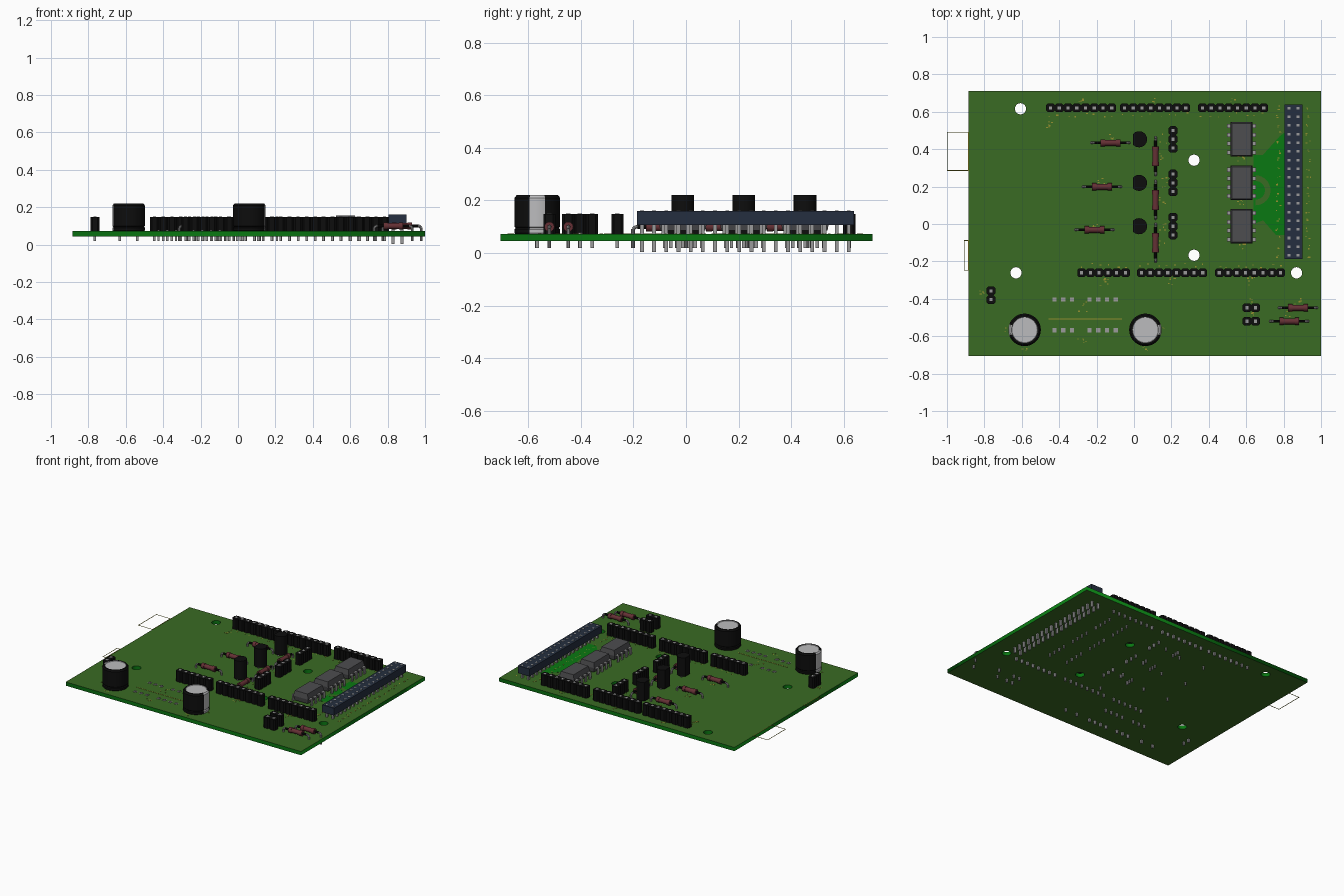
import bpy, bmesh, math, random
from mathutils import Vector, Matrix

cube = bpy.data.objects.get("Cube")
if cube:
    bpy.data.objects.remove(cube, do_unlink=True)
random.seed(4)

BOTTOM, TOP, PITCH = 0.045, 0.072, 0.0468


def material(name, r, g, b):
    m = bpy.data.materials.new(name)
    m.use_nodes = True
    m.diffuse_color = (r, g, b, 1)
    m.node_tree.nodes["Principled BSDF"].inputs["Base Color"].default_value = (r, g, b, 1)
    return m


MASK = material("olive green", 0.042, 0.145, 0.017)
COPPER = material("bright green", 0.003, 0.19, 0.006)
BLACK = material("plastic black", 0.004, 0.004, 0.004)
NAVY = material("navy plastic", 0.018, 0.028, 0.05)
CHIP = material("chip grey", 0.075, 0.075, 0.08)
METAL = material("pin grey", 0.33, 0.33, 0.33)
SILVER = material("capacitor silver", 0.5, 0.5, 0.51)
MAROON = material("maroon", 0.13, 0.03, 0.035)
SILK = material("silkscreen yellow", 0.3, 0.28, 0.03)


def finish(bm, name, *mats, smooth=False):
    bmesh.ops.recalc_face_normals(bm, faces=bm.faces)
    me = bpy.data.meshes.new(name)
    bm.to_mesh(me)
    bm.free()
    for m in mats:
        me.materials.append(m)
    ob = bpy.data.objects.new(name, me)
    bpy.context.collection.objects.link(ob)
    if smooth:
        bpy.ops.object.select_all(action='DESELECT')
        ob.select_set(True)
        bpy.context.view_layer.objects.active = ob
        bpy.ops.object.shade_smooth_by_angle(angle=math.radians(35))
    return ob


def box(bm, x, y, z0, z1, w, d):
    mat = Matrix.Translation((x, y, (z0 + z1) / 2)) @ Matrix.Diagonal((w, d, z1 - z0, 1))
    return bmesh.ops.create_cube(bm, size=1, matrix=mat)["verts"]


def rod(bm, a, b, r, segments=10):
    a, b = Vector(a), Vector(b)
    d = b - a
    mat = Matrix.Translation((a + b) / 2) @ d.to_track_quat('Z', 'Y').to_matrix().to_4x4()
    bmesh.ops.create_cone(bm, cap_ends=True, segments=segments, radius1=r, radius2=r,
                          depth=d.length, matrix=mat)


def prism(bm, outline, z0, z1):
    face = bm.faces.new([bm.verts.new((x, y, z0)) for x, y in outline])
    ext = bmesh.ops.extrude_face_region(bm, geom=[face])["geom"]
    bmesh.ops.translate(bm, vec=(0, 0, z1 - z0),
                        verts=[v for v in ext if isinstance(v, bmesh.types.BMVert)])


def arc(cx, cy, r, a0, a1, n):
    angles = [math.radians(a0 + (a1 - a0) * i / n) for i in range(n + 1)]
    return [(cx + r * math.cos(a), cy + r * math.sin(a)) for a in angles]


# Board with drilled mounting holes
HOLES = [(-0.607, 0.616), (0.321, 0.341), (0.321, -0.167), (-0.631, -0.261), (0.869, -0.261)]
curve = bpy.data.curves.new("board_outline", 'CURVE')
curve.dimensions, curve.fill_mode = '2D', 'BOTH'
curve.extrude = (TOP - BOTTOM) / 2
rim = [(-0.885, -0.707), (1, -0.707), (1, 0.71), (-0.885, 0.71)]
for loop in [rim] + [arc(x, y, 0.03, 0, 345, 23) for x, y in HOLES]:
    spline = curve.splines.new('POLY')
    spline.points.add(len(loop) - 1)
    for p, (x, y) in zip(spline.points, loop):
        p.co = (x, y, 0, 1)
    spline.use_cyclic_u = True
temp = bpy.data.objects.new("board_outline", curve)
bpy.context.collection.objects.link(temp)
mesh = bpy.data.meshes.new_from_object(temp.evaluated_get(bpy.context.evaluated_depsgraph_get()))
bpy.data.objects.remove(temp, do_unlink=True)
bm = bmesh.new()
bm.from_mesh(mesh)
bmesh.ops.remove_doubles(bm, verts=bm.verts, dist=0.0001)
bmesh.ops.translate(bm, vec=(0, 0, (TOP + BOTTOM) / 2), verts=bm.verts)
bm.normal_update()
for f in bm.faces:
    f.material_index = 0 if abs(f.normal.z) > 0.5 else 1
finish(bm, "board", MASK, COPPER)

# Bright copper area beside the long connector, with a curved trace over it
bm = bmesh.new()
prism(bm, [(0.64, 0.0), (0.69, 0.02), (0.76, -0.06), (0.82, -0.06), (0.82, 0.5),
           (0.78, 0.47), (0.69, 0.37), (0.64, 0.37)], TOP, TOP + 0.001)
finish(bm, "copper_area", COPPER)
bm = bmesh.new()
prism(bm, arc(0.65, 0.18, 0.08, -90, 90, 16) + arc(0.65, 0.18, 0.05, 90, -90, 16), TOP, TOP + 0.002)
finish(bm, "curved_trace", MASK)

silk, pins, contacts, blocks = (bmesh.new() for _ in range(4))


def line(x0, y0, x1, y1, w=0.004):
    box(silk, (x0 + x1) / 2, (y0 + y1) / 2, TOP, TOP + 0.0015, abs(x1 - x0) + w, abs(y1 - y0) + w)


def specks(x, y, n=3, spread=0.012):
    for _ in range(n):
        box(silk, x + random.uniform(-spread, spread), y + random.uniform(-spread, spread),
            TOP, TOP + 0.0015, random.uniform(0.004, 0.012), random.uniform(0.003, 0.008))


def pin(x, y, z0=0.02, z1=TOP + 0.003, w=0.013):
    box(pins, x, y, z0, z1, w, w)


# Socket headers: one chamfered cell per pin
def header(x, y, count, dx, dy):
    for i in range(count):
        k = (i - (count - 1) / 2) * PITCH
        cx, cy, h, c = x + k * dx, y + k * dy, PITCH / 2, 0.014
        prism(blocks, [(cx - c, cy - h), (cx + c, cy - h), (cx + h, cy - c), (cx + h, cy + c),
                       (cx + c, cy + h), (cx - c, cy + h), (cx - h, cy + c), (cx - h, cy - c)],
              TOP, 0.149)
        box(contacts, cx, cy, 0.149, 0.1505, 0.017, 0.017)
        pin(cx, cy)


for x in (-0.283, 0.113, 0.53):
    header(x, 0.621, 8, 1, 0)
    for i in range(8):
        specks(x + (i - 3.5) * PITCH, 0.583, 1)
    specks(x, 0.66, 4)
for x, count in ((-0.163, 6), (0.204, 8), (0.62, 8)):
    header(x, -0.261, count, 1, 0)
    for i in range(count):
        specks(x + (i - (count - 1) / 2) * PITCH, -0.222, 1)
    specks(x, -0.298, 8, 0.03)
ROWS = (0.453, 0.22, -0.012)
for y in ROWS:
    header(0.2085, y, 3, 0, 1)
    specks(0.165, y, 5, 0.03)
header(-0.765, -0.381, 2, 0, 1)
specks(-0.8, -0.381, 6, 0.025)
for y in (-0.448, -0.52):
    header(0.627, y, 2, 1, 0)
    specks(0.627, y + 0.037, 3)
finish(blocks, "socket_headers", BLACK)

# Long two-row connector raised on its pins
bm = bmesh.new()
box(bm, 0.853, 0.226, 0.107, 0.16, 0.095, 0.826)
finish(bm, "long_connector", NAVY)
for i in range(18):
    y = 0.226 + (i - 8.5) * PITCH * 0.99
    for x in (0.829, 0.877):
        pin(x, y, 0.003, 0.11, 0.014)
        box(contacts, x, y, 0.16, 0.1615, 0.014, 0.014)
    specks(0.772, y, 2)
    specks(0.932, y, 2)

# Electrolytic capacitors with a silver stripe facing outward
PROFILE = [(0, 0), (0.084, 0), (0.087, 0.004), (0.087, 0.018), (0.082, 0.023), (0.087, 0.028),
           (0.087, 0.138), (0.079, 0.148), (0.07, 0.148), (0.068, 0.145), (0, 0.145)]
for name, cx, side in (("left_side", 0.061, 1), ("right_side", -0.585, -1)):
    bm = bmesh.new()
    vs = [bm.verts.new((r, 0, z)) for r, z in PROFILE]
    es = [bm.edges.new(pair) for pair in zip(vs, vs[1:])]
    bmesh.ops.spin(bm, geom=vs + es, cent=(0, 0, 0), axis=(0, 0, 1),
                   angle=2 * math.pi, steps=36, use_merge=True)
    bmesh.ops.remove_doubles(bm, verts=bm.verts, dist=0.0001)
    for f in bm.faces:
        c = f.calc_center_median()
        stripe = c.x * side > 0.92 * math.hypot(c.x, c.y) and c.z > 0.001
        lid = c.z > 0.14 and math.hypot(c.x, c.y) < 0.07
        f.material_index = 1 if stripe or lid else 0
    bmesh.ops.translate(bm, vec=(cx, -0.566, TOP), verts=bm.verts)
    finish(bm, name + "_capacitor", BLACK, SILVER, smooth=True)
    for dx in (-PITCH, PITCH):
        pin(cx + dx, -0.566)
    specks(cx, -0.665, 4)
    specks(cx + side * 0.1, -0.566, 2)

# Transistors with a flat side
bm = bmesh.new()
for y in ROWS:
    prism(bm, arc(0.027, y, 0.043, -140, 140, 24), 0.085, 0.22)
    for k in (-1, 0, 1):
        pin(0.027, y + k * 0.025, 0.02, 0.09, 0.01)
finish(bm, "transistors", BLACK, smooth=True)

# Dual inline chips with bent legs
bm = bmesh.new()
for y in ROWS:
    lower = box(bm, 0.575, y, 0.085, 0.118, 0.118, 0.184)
    upper = box(bm, 0.575, y, 0.118, 0.155, 0.118, 0.184)
    for group, edge in ((lower, 0.085), (upper, 0.155)):
        bmesh.ops.scale(bm, vec=(0.86, 0.93, 1), space=Matrix.Translation((-0.575, -y, 0)),
                        verts=[v for v in group if abs(v.co.z - edge) < 0.001])
    for i in range(4):
        ly = y + (i - 1.5) * PITCH
        for s in (-1, 1):
            box(pins, 0.575 + s * 0.063, ly, 0.112, 0.12, 0.026, 0.022)
            box(pins, 0.575 + s * 0.073, ly, 0.072, 0.12, 0.007, 0.022)
            pin(0.575 + s * 0.073, ly, 0.02, 0.08, 0.01)
    specks(0.575, y - 0.108, 6, 0.02)
finish(bm, "chips", CHIP)

# Axial parts: maroon body, dark collars, bent leads
bodies, collars, leads = (bmesh.new() for _ in range(3))


def axial(x, y, dx, dy):
    def at(k, z):
        return (x + dx * k, y + dy * k, z)
    rod(bodies, at(-0.05, 0.1), at(0.05, 0.1), 0.016, 16)
    for s in (-1, 1):
        rod(bodies, at(s * 0.03, 0.1), at(s * 0.053, 0.1), 0.019, 16)
        rod(collars, at(s * 0.05, 0.1), at(s * 0.085, 0.1), 0.008)
        rod(leads, at(s * 0.08, 0.1), at(s * 0.093, 0.1), 0.007)
        rod(leads, at(s * 0.092, 0.1), at(s * 0.102, 0.09), 0.007)
        rod(leads, at(s * 0.102, 0.092), at(s * 0.102, 0.02), 0.007)
    specks(x + 0.035 * dy, y + 0.035 * dx, 4, 0.02)


for x, y in ((-0.126, 0.434), (-0.171, 0.199), (-0.211, -0.031), (0.877, -0.448), (0.83, -0.52)):
    axial(x, y, 1, 0)
for y in (0.362, 0.129, -0.1):
    axial(0.115, y, 0, 1)
finish(bodies, "resistor_bodies", MAROON, smooth=True)
finish(collars, "resistor_collars", BLACK, smooth=True)
finish(leads, "resistor_leads", METAL, smooth=True)

# Bare module pins in two rows, with a printed divider
for y in (-0.403, -0.568):
    for i in (0, 1, 2, 4, 5, 6, 7):
        x = -0.425 + i * PITCH
        pin(x, y, 0.02, TOP + 0.006)
        box(contacts, x, y, TOP, TOP + 0.002, 0.022, 0.022)
    specks(-0.28, y - 0.04, 5, 0.03)
line(-0.455, -0.508, -0.065, -0.508, 0.003)

# Printed outlines that overhang the edge
for x, y0, y1 in ((-0.998, 0.286, 0.49), (-0.908, -0.247, -0.088)):
    line(x, y0, x, y1)
    for y in (y0, y1):
        line(x, y, -0.885, y)
    line(-0.885, y0, -0.885, y1)
specks(-0.45, 0.535, 6, 0.02)

finish(pins, "pins", METAL)
finish(contacts, "contacts", METAL)
finish(silk, "printed_marks", SILK)
